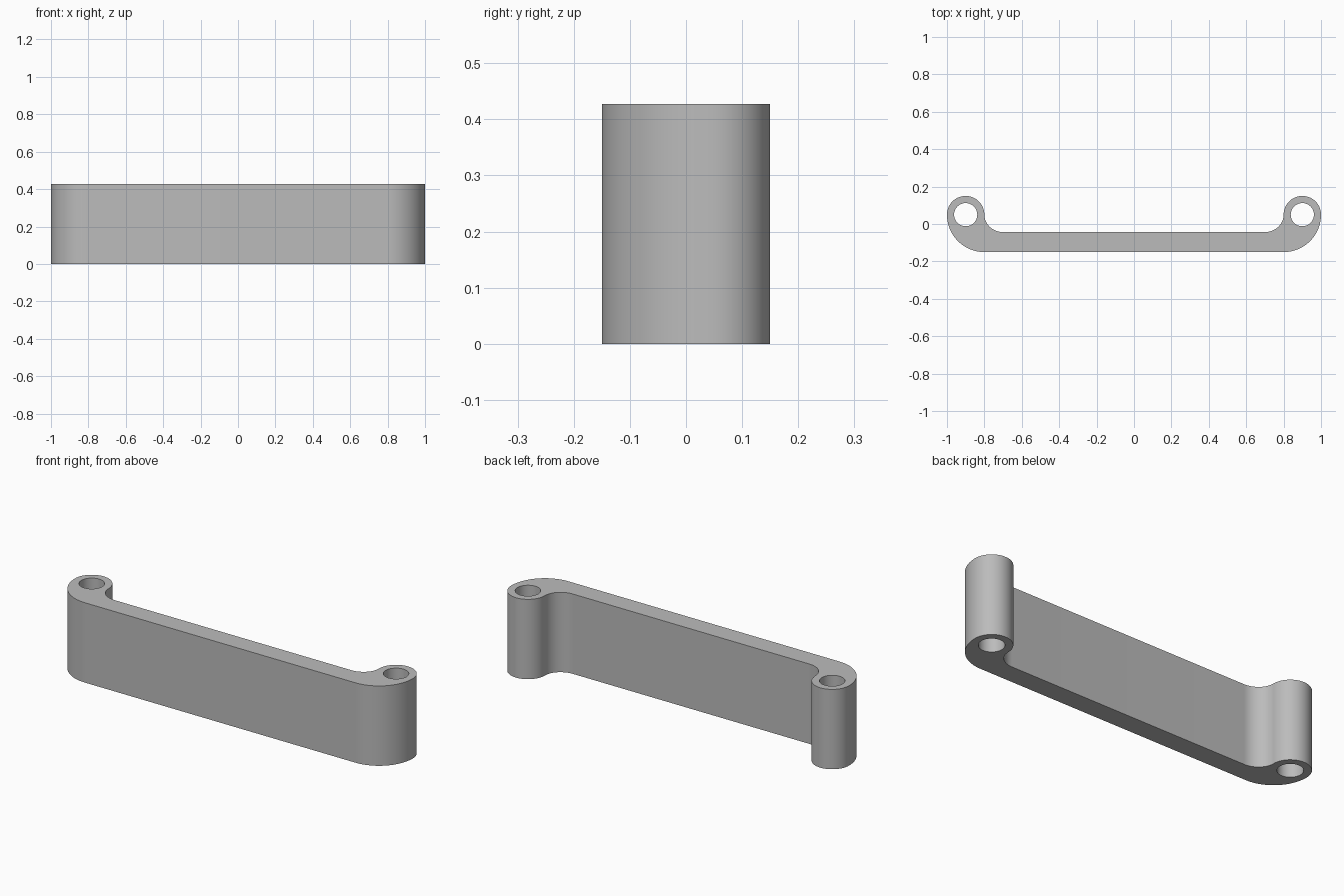
import bpy, bmesh
from math import cos, sin, radians

HEIGHT = 0.427
BOSS_X, BOSS_Y = 0.9, 0.05     # pin boss centre
BOSS_R, HOLE_R = 0.1, 0.062
FRONT_Y, BACK_Y = -0.15, -0.043

if "Cube" in bpy.data.objects:
    bpy.data.objects.remove(bpy.data.objects["Cube"], do_unlink=True)


def arc(cx, cy, rx, ry, start, end, steps):
    """Points on an elliptical arc, both ends included."""
    angles = [radians(start + (end - start) * i / steps) for i in range(steps + 1)]
    return [(cx + rx * cos(a), cy + ry * sin(a)) for a in angles]


# Right half of the outline: front corner, round boss, inner fillet
half = arc(BOSS_X - BOSS_R, BOSS_Y, 2 * BOSS_R, BOSS_Y - FRONT_Y, -90, 0, 24)
half += arc(BOSS_X, BOSS_Y, BOSS_R, BOSS_R, 0, 180, 40)[1:]
half += arc(BOSS_X - 2 * BOSS_R, BOSS_Y, BOSS_R, BOSS_Y - BACK_Y, 0, -90, 20)[1:]
outline = half + [(-x, y) for x, y in reversed(half)]

# Pin holes through both bosses
holes = [arc(side * BOSS_X, BOSS_Y, HOLE_R, HOLE_R, 0, 360, 48)[:-1] for side in (-1, 1)]

# Fill the profile around the holes and raise it to full height
bm = bmesh.new()
edges = []
for loop in [outline] + holes:
    verts = [bm.verts.new((x, y, 0)) for x, y in loop]
    edges += [bm.edges.new((verts[i - 1], verts[i])) for i in range(len(verts))]
bmesh.ops.triangle_fill(bm, edges=edges, use_beauty=True, normal=(0, 0, 1))
raised = bmesh.ops.extrude_face_region(bm, geom=bm.faces[:], use_keep_orig=True)
top = [g for g in raised["geom"] if isinstance(g, bmesh.types.BMVert)]
bmesh.ops.translate(bm, verts=top, vec=(0, 0, HEIGHT))
bmesh.ops.recalc_face_normals(bm, faces=bm.faces[:])

mesh = bpy.data.meshes.new("link_plate")
bm.to_mesh(mesh)
bm.free()
link = bpy.data.objects.new("link_plate", mesh)
bpy.context.collection.objects.link(link)

# Plain grey finish
grey = bpy.data.materials.new("light_grey")
grey.use_nodes = True
colour = (0.5, 0.5, 0.5, 1)
grey.diffuse_color = colour
grey.node_tree.nodes["Principled BSDF"].inputs["Base Color"].default_value = colour
mesh.materials.append(grey)

# Smooth the curved walls, keep the rims sharp
bpy.ops.object.select_all(action="DESELECT")
link.select_set(True)
bpy.context.view_layer.objects.active = link
bpy.ops.object.shade_smooth_by_angle(angle=radians(30))
